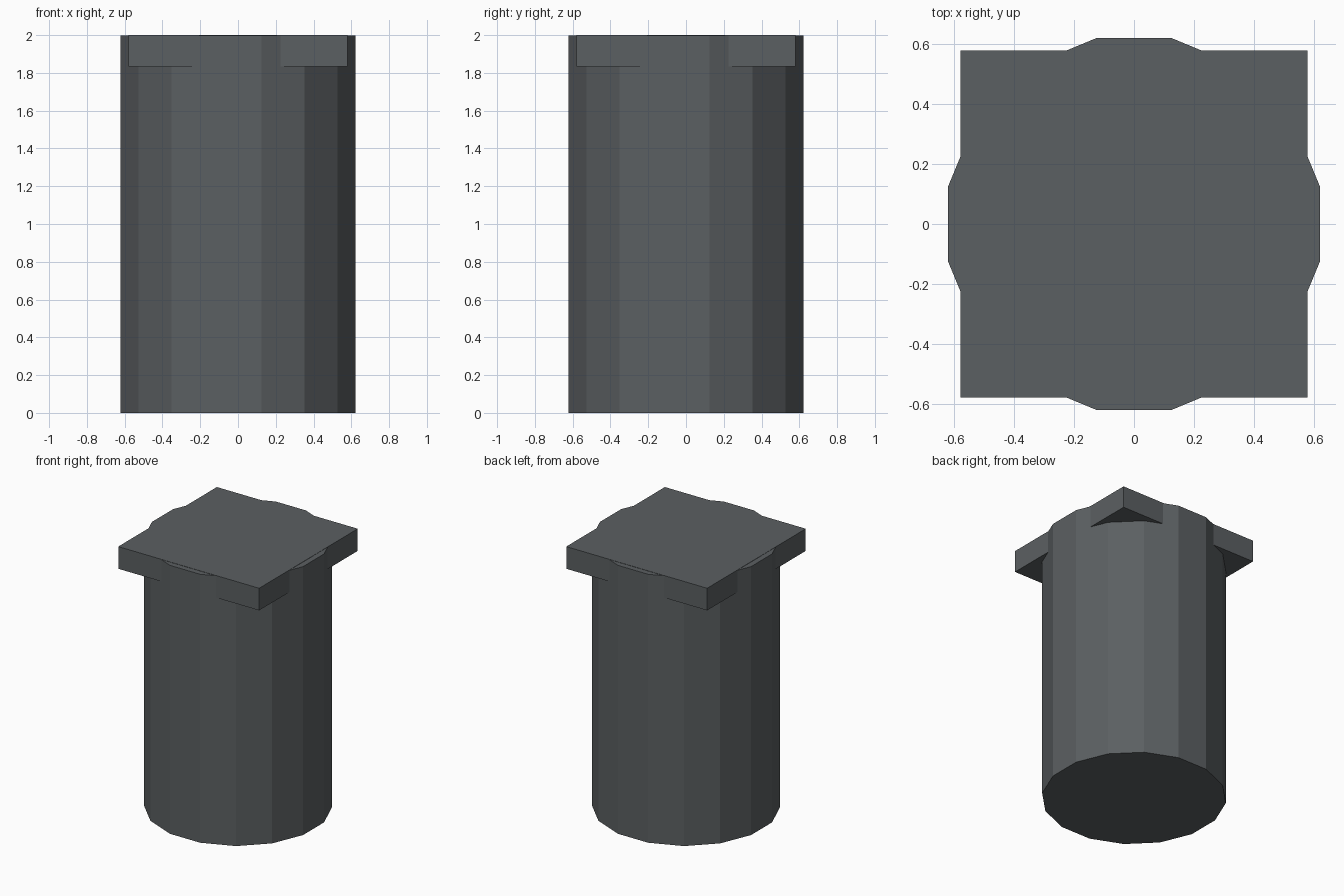
import bpy
import math

cube = bpy.data.objects.get("Cube")
if cube:
    bpy.data.objects.remove(cube, do_unlink=True)

# Single dark grey material
grey = bpy.data.materials.new("dark_grey")
grey.use_nodes = True
colour = (0.105, 0.116, 0.122, 1.0)
grey.diffuse_color = colour
grey.node_tree.nodes["Principled BSDF"].inputs["Base Color"].default_value = colour


def prism(name, sides, apothem, z0, z1):
    """Upright regular prism with flat faces towards the x and y axes."""
    bpy.ops.mesh.primitive_cylinder_add(
        vertices=sides, radius=apothem / math.cos(math.pi / sides),
        depth=z1 - z0, location=(0, 0, (z0 + z1) / 2),
        rotation=(0, 0, math.pi / sides))
    obj = bpy.context.object
    bpy.ops.object.transform_apply(location=True, rotation=True, scale=True)
    obj.name = name
    obj.data.name = name
    obj.data.materials.append(grey)
    return obj


# Sixteen-sided shaft, its top a hair below the plate
prism("shaft", 16, 0.622, 0.0, 1.998)

# Square plate whose corners overhang the shaft
prism("top_plate", 4, 0.58, 1.835, 2.0)
